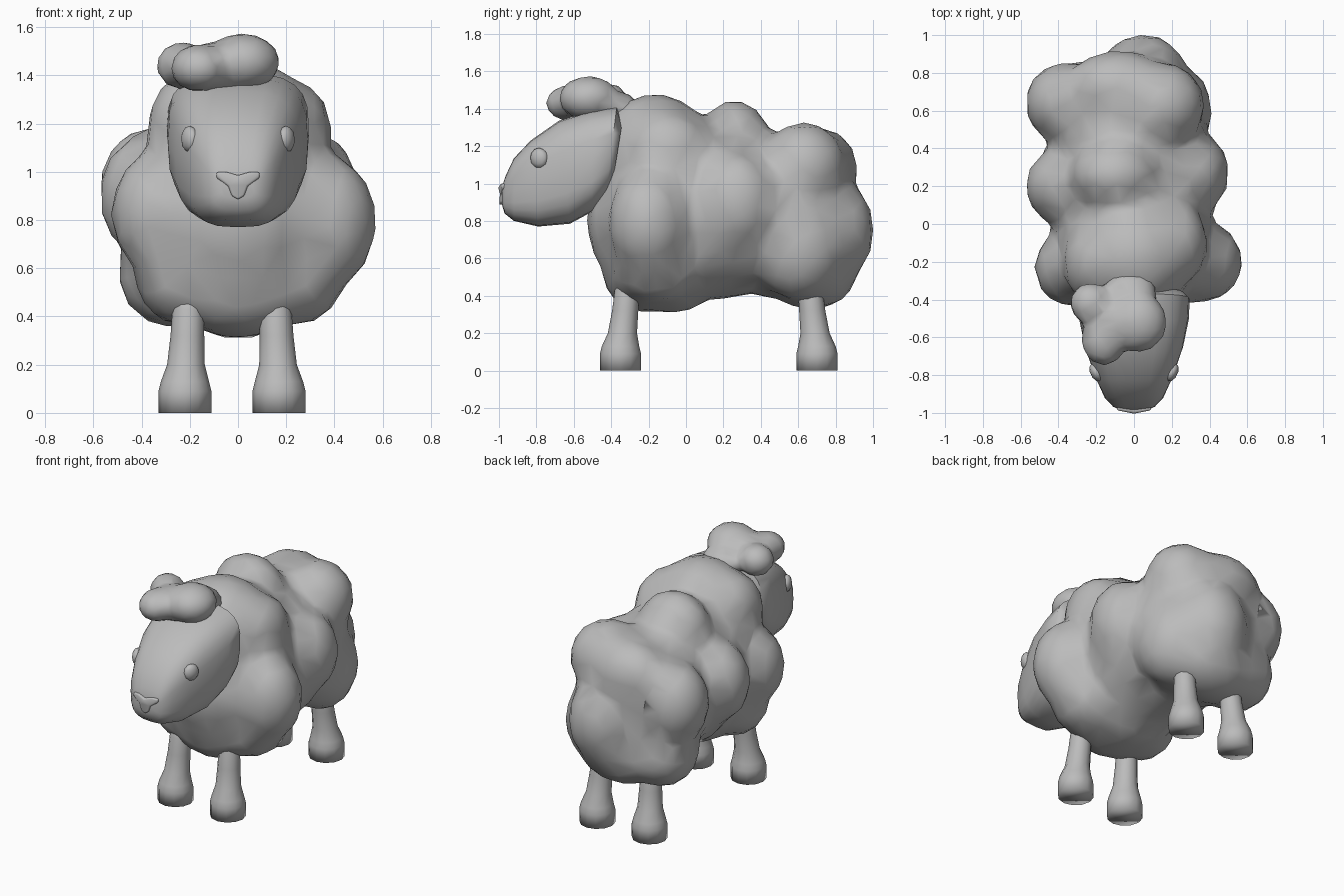
import bpy, bmesh, math
from mathutils import Matrix, Vector

cube = bpy.data.objects.get("Cube")
if cube:
    bpy.data.objects.remove(cube, do_unlink=True)

GREY = (0.5, 0.5, 0.5, 1)
grey = bpy.data.materials.new("plain grey")
grey.use_nodes = True
grey.diffuse_color = GREY
grey.node_tree.nodes["Principled BSDF"].inputs["Base Color"].default_value = GREY


def finish(name, bm):
    bmesh.ops.recalc_face_normals(bm, faces=bm.faces)
    for face in bm.faces:
        face.smooth = True
    mesh = bpy.data.meshes.new(name)
    bm.to_mesh(mesh)
    bm.free()
    mesh.materials.append(grey)
    obj = bpy.data.objects.new(name, mesh)
    bpy.context.collection.objects.link(obj)
    return obj


def add_blob(bm, centre, radii, detail=3):
    matrix = Matrix.Translation(centre) @ Matrix.Diagonal((*radii, 1))
    bmesh.ops.create_icosphere(bm, subdivisions=detail, radius=1, matrix=matrix)


def fleece(name, blobs, voxel, rounds, keep):
    """Fuse overlapping blobs into one soft, low-poly woolly skin."""
    bm = bmesh.new()
    for centre, radii in blobs:
        add_blob(bm, centre, radii)
    obj = finish(name, bm)
    remesh = obj.modifiers.new("fuse", "REMESH")
    remesh.mode = "VOXEL"
    remesh.voxel_size = voxel
    remesh.use_smooth_shade = True
    soften = obj.modifiers.new("soften", "SMOOTH")
    soften.factor = 0.5
    soften.iterations = rounds
    facet = obj.modifiers.new("facet", "DECIMATE")
    facet.ratio = keep


def loft(name, rings):
    bm = bmesh.new()
    loops = [[bm.verts.new(p) for p in ring] for ring in rings]
    for a, b in zip(loops, loops[1:]):
        for i in range(len(a)):
            j = (i + 1) % len(a)
            bm.faces.new((a[i], a[j], b[j], b[i]))
    bm.faces.new(loops[0])
    bm.faces.new(loops[-1])
    return finish(name, bm)


# Woolly body: overlapping cores with uneven lumps
cores = [((0, -0.08, 0.86), (0.42, 0.41, 0.56)),
         ((-0.01, 0.2, 0.84), (0.46, 0.4, 0.46)),
         ((-0.04, 0.5, 0.83), (0.43, 0.41, 0.45))]
right_lumps = [((-0.33, -0.23, 0.83), (0.2, 0.21, 0.26)),
               ((-0.24, -0.2, 0.58), (0.19, 0.22, 0.22)),
               ((-0.2, -0.2, 1.17), (0.18, 0.23, 0.25)),
               ((-0.36, 0.2, 0.9), (0.22, 0.21, 0.27)),
               ((-0.36, 0.64, 0.92), (0.22, 0.22, 0.27)),
               ((-0.28, 0.64, 0.58), (0.22, 0.23, 0.23))]
left_lumps = [((0.35, -0.2, 0.79), (0.23, 0.22, 0.29)),
              ((0.24, -0.16, 0.56), (0.2, 0.24, 0.2)),
              ((0.2, -0.1, 1.18), (0.19, 0.24, 0.21)),
              ((0.31, 0.27, 0.9), (0.2, 0.22, 0.27)),
              ((0.2, 0.6, 0.66), (0.22, 0.25, 0.29)),
              ((0.14, 0.63, 1.09), (0.24, 0.23, 0.24))]
middle_lumps = [((0.05, 0.76, 0.75), (0.24, 0.25, 0.3)),
                ((-0.02, 0.67, 0.54), (0.32, 0.25, 0.22)),
                ((0, -0.17, 1.27), (0.27, 0.27, 0.21)),
                ((-0.1, 0.26, 1.22), (0.24, 0.19, 0.23)),
                ((-0.08, 0.72, 1.08), (0.28, 0.2, 0.22)),
                ((0, -0.35, 0.8), (0.29, 0.18, 0.3)),
                ((0, -0.22, 0.53), (0.31, 0.23, 0.22)),
                ((0, -0.34, 1.14), (0.26, 0.13, 0.28))]
fleece("woolly_body", cores + right_lumps + left_lumps + middle_lumps, 0.035, 12, 0.1)

# Wool tuft on the head
fleece("head_tuft", [((0.02, -0.52, 1.455), (0.155, 0.16, 0.12)),
                     ((-0.16, -0.61, 1.43), (0.12, 0.14, 0.1)),
                     ((-0.08, -0.53, 1.43), (0.18, 0.14, 0.11)),
                     ((-0.23, -0.42, 1.44), (0.11, 0.11, 0.1)),
                     ((-0.02, -0.36, 1.4), (0.14, 0.11, 0.09))], 0.022, 6, 0.15)

# Head: squarish rings from muzzle to nape (bottom y z, top y z, half width)
head_rings = [((-0.985, 0.89), (-0.985, 0.98), 0.07),
              ((-0.97, 0.84), (-0.965, 1.04), 0.11),
              ((-0.92, 0.80), (-0.92, 1.135), 0.155),
              ((-0.79, 0.77), (-0.83, 1.23), 0.205),
              ((-0.62, 0.785), (-0.68, 1.335), 0.26),
              ((-0.5, 0.85), (-0.51, 1.39), 0.29),
              ((-0.43, 0.93), (-0.37, 1.41), 0.295),
              ((-0.39, 1.02), (-0.34, 1.33), 0.26)]


def head_ring(bottom, top, half, count=24, power=0.66):
    points = []
    for i in range(count):
        a = math.tau * i / count
        c, s = [math.copysign(abs(v) ** power, v) for v in (math.cos(a), math.sin(a))]
        y, z = Vector(bottom).lerp(Vector(top), (s + 1) / 2)
        points.append((half * c, y, z))
    return points


head = loft("head", [head_ring(*r) for r in head_rings])
bpy.ops.object.select_all(action="DESELECT")
head.select_set(True)
bpy.context.view_layer.objects.active = head
bpy.ops.object.shade_smooth_by_angle(angle=math.radians(50))

# Eyes, turned to lie along the cheeks
for name, side in (("left_eye", 1), ("right_eye", -1)):
    bm = bmesh.new()
    add_blob(bm, (0, 0, 0), (0.032, 0.052, 0.056), 2)
    bm.transform(Matrix.Translation((side * 0.2, -0.785, 1.135))
                 @ Matrix.Rotation(side * -0.45, 4, "Z"))
    finish(name, bm)

# Nose: a Y outline swept back into the muzzle
half_nose = [(0, 0.985), (0.05, 1.0), (0.09, 0.998), (0.09, 0.975),
             (0.04, 0.94), (0.026, 0.9), (0, 0.885)]
outline = half_nose + [(-x, z) for x, z in half_nose[-2:0:-1]]
nose = loft("nose", [[(x, y + abs(x) * 0.15, z) for x, z in outline]
                     for y in (-1.0, -0.93)])
soft_edge = nose.modifiers.new("soft edge", "BEVEL")
soft_edge.width = 0.008
soft_edge.segments = 2

# Legs: flared hoof, narrow shin (height, radius, inward shift)
leg_profile = [(0, 0.11, 0), (0.09, 0.11, 0), (0.13, 0.1, 0), (0.2, 0.078, 0.01),
               (0.32, 0.07, 0.025), (0.43, 0.066, 0.035), (0.52, 0.05, 0.05)]


def build_leg(name, x, y, side, lean):
    rings = []
    for z, r, shift in leg_profile:
        rings.append([(x - side * shift * 0.4 + r * math.cos(math.tau * i / 12),
                       y + lean * shift + r * math.sin(math.tau * i / 12), z)
                      for i in range(12)])
    loft(name, rings)


for end, y, lean in (("front", -0.35, 1), ("back", 0.7, -1)):
    build_leg("left_" + end + "_leg", 0.17, y, 1, lean)
    build_leg("right_" + end + "_leg", -0.22, y, -1, lean)
